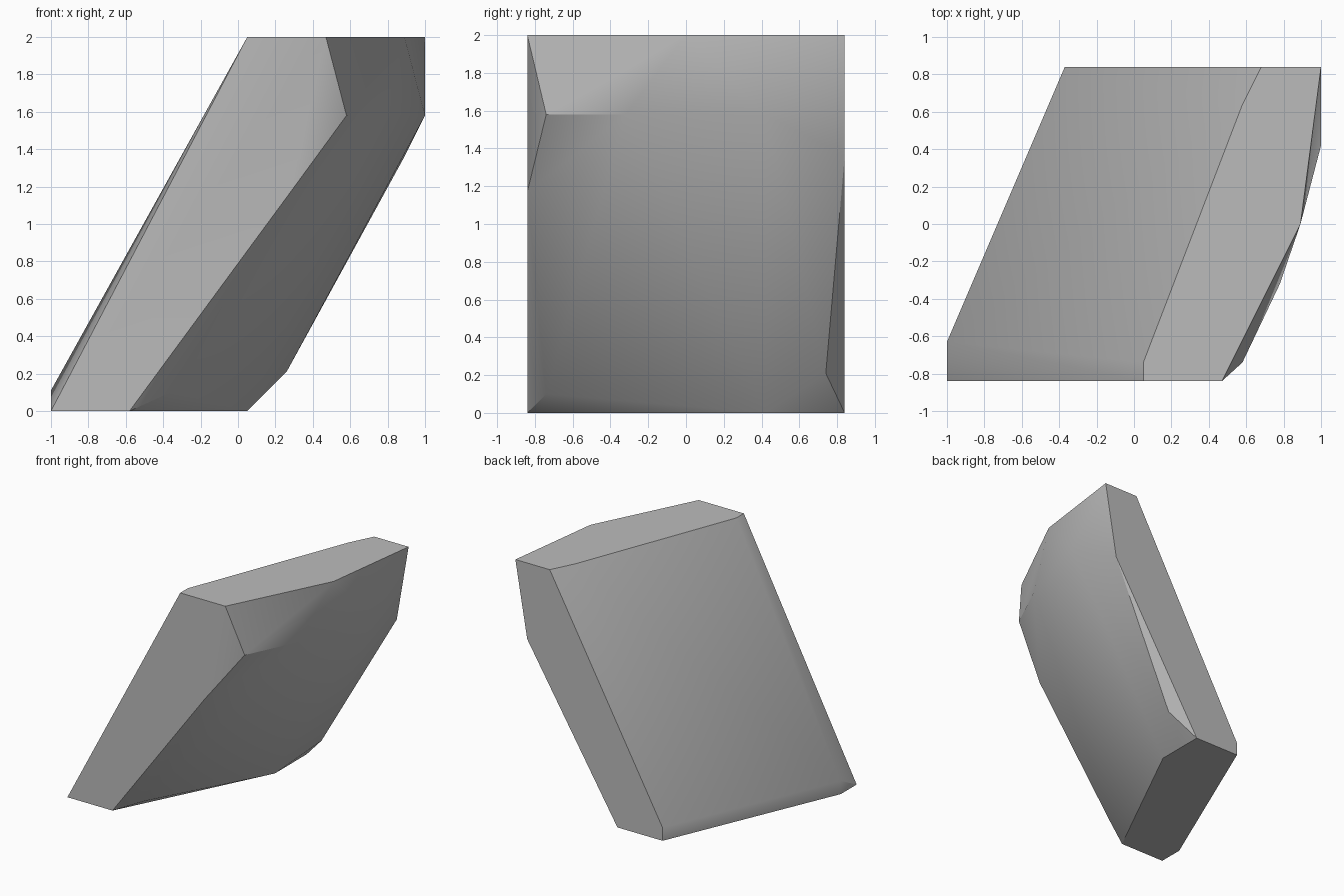
import bpy
import bmesh
import math

# Remove the default object
default = bpy.data.objects.get("Cube")
if default:
    bpy.data.objects.remove(default, do_unlink=True)

FRONT, BACK = -0.84, 0.84
TOP, BOTTOM = 2.0, 0.0
SHOULDER = 1.58   # height where the upper facets meet the sloping underside
LIP = 0.11        # height of the short upright strip at the foot


def make_material(name, rgb, roughness):
    mat = bpy.data.materials.new(name)
    mat.use_nodes = True
    colour = (*rgb, 1.0)
    mat.diffuse_color = colour
    shader = mat.node_tree.nodes["Principled BSDF"]
    shader.inputs["Base Color"].default_value = colour
    shader.inputs["Roughness"].default_value = roughness
    return mat


def at_height(z, outline):
    """Lift a flat outline of (x, y) points to one height."""
    return [(x, y, z) for x, y in outline]


def make_hull(name, points, mat):
    """Wrap the corner points in a faceted convex shell."""
    bm = bmesh.new()
    for point in points:
        bm.verts.new(point)
    hull = bmesh.ops.convex_hull(bm, input=bm.verts[:])
    spare = {v for v in hull["geom_interior"] + hull["geom_unused"]
             if isinstance(v, bmesh.types.BMVert)}
    if spare:
        bmesh.ops.delete(bm, geom=list(spare), context="VERTS")
    bmesh.ops.dissolve_limit(bm, angle_limit=math.radians(1),
                             verts=bm.verts[:], edges=bm.edges[:])
    bmesh.ops.recalc_face_normals(bm, faces=bm.faces[:])
    mesh = bpy.data.meshes.new(name)
    bm.to_mesh(mesh)
    bm.free()
    mesh.materials.append(mat)
    obj = bpy.data.objects.new(name, mesh)
    bpy.context.collection.objects.link(obj)
    return obj


# Flat top of the leaning slab
top_face = at_height(TOP, [(0.05, FRONT), (0.05, -0.74), (0.58, 0.64),
                           (0.68, BACK), (1, BACK), (0.89, 0), (0.47, FRONT)])

# Flat foot and the short strip rising from its outer edge
foot_edge = [(-1, -0.63), (-0.37, BACK)]
foot_face = at_height(BOTTOM, foot_edge + [(-1, FRONT), (-0.58, FRONT),
                                           (0.05, 0.42), (0.05, BACK)])
foot_lip = at_height(LIP, foot_edge)

# Ridge below the upper facets
shoulder = at_height(SHOULDER, [(0.58, -0.74), (0.78, -0.32), (1, 0.42)])

# Corners where the underside is chamfered into front, back and foot
chamfers = [(0.28, FRONT, 1.17), (-0.36, -0.74, 0.1),
            (0.89, BACK, 1.36), (0.26, 0.74, 0.21)]

stone = make_material("stone grey", (0.5, 0.5, 0.5), 0.8)
slab = make_hull("leaning_stone_slab",
                 top_face + foot_face + foot_lip + shoulder + chamfers, stone)

# Soft shading over shallow facets, crisp at the main edges
bpy.ops.object.select_all(action="DESELECT")
slab.select_set(True)
bpy.context.view_layer.objects.active = slab
bpy.ops.object.shade_smooth_by_angle(angle=math.radians(30))
